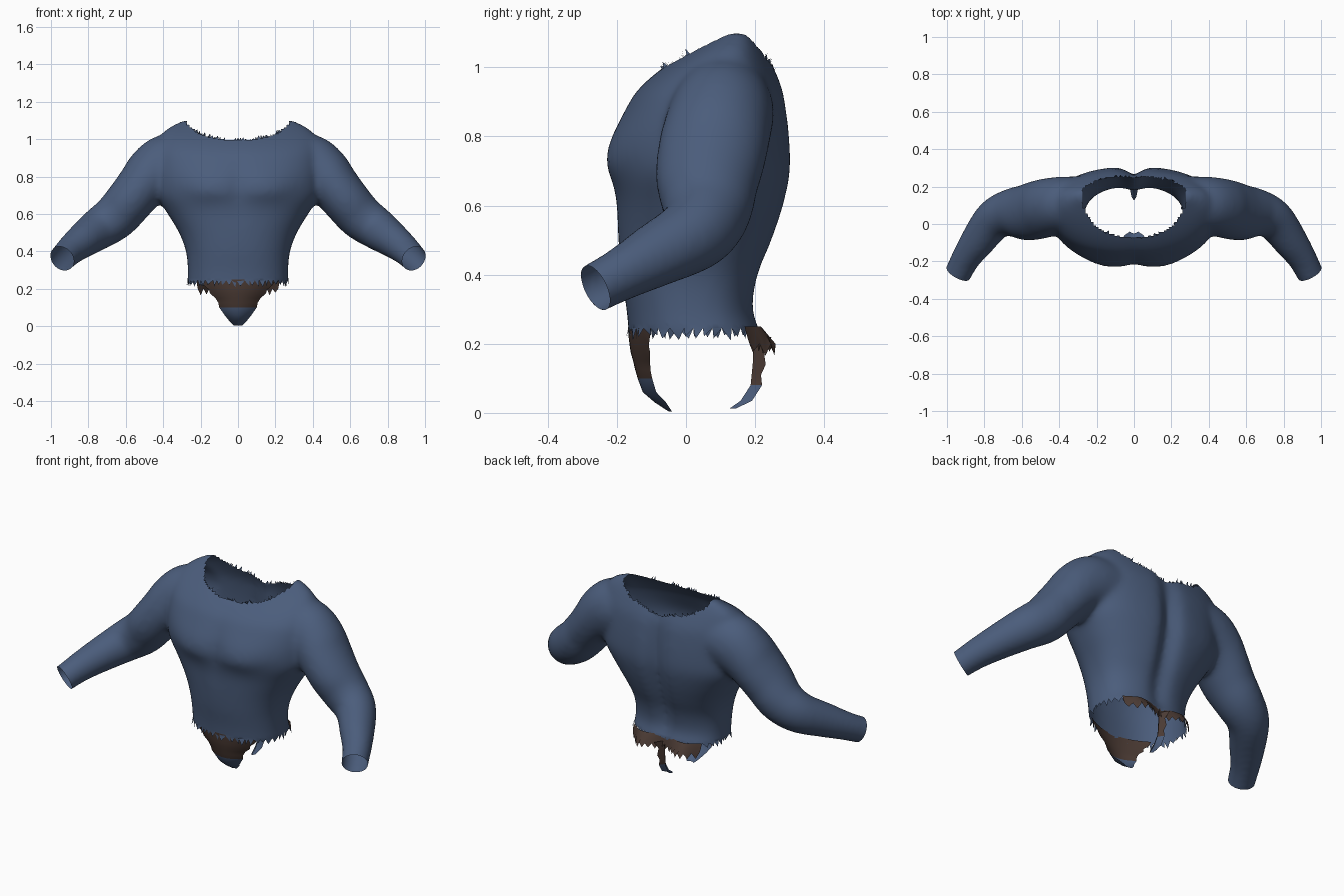
import bpy, bmesh, math, random
from mathutils import Vector

if "Cube" in bpy.data.objects:
    bpy.data.objects.remove(bpy.data.objects["Cube"])

random.seed(4)


def material(name, rgb):
    m = bpy.data.materials.new(name)
    m.diffuse_color = (*rgb, 1)
    m.use_nodes = True
    m.node_tree.nodes["Principled BSDF"].inputs["Base Color"].default_value = m.diffuse_color
    return m


BLUE = material("slate_blue", (0.070, 0.109, 0.200))
BROWN = material("dark_brown", (0.07, 0.043, 0.034))


def add_object(name, bm, mats):
    me = bpy.data.meshes.new(name)
    bm.to_mesh(me)
    bm.free()
    for m in mats:
        me.materials.append(m)
    ob = bpy.data.objects.new(name, me)
    bpy.context.collection.objects.link(ob)
    return ob


def refine(rows, steps=4):
    """Smooth curve through rows of numbers."""
    out = []
    for i in range(len(rows) - 1):
        a, b, c, d = (rows[max(0, min(len(rows) - 1, i + k))] for k in (-1, 0, 1, 2))
        for s in range(steps):
            t = s / steps
            out.append([q + .5 * t * (r - p + t * (2 * p - 5 * q + 4 * r - w
                                                   + t * (3 * (q - r) + w - p)))
                        for p, q, r, w in zip(a, b, c, d)])
    return out + [list(rows[-1])]


def loft(bm, rings):
    """Closed tube through rings of points."""
    rows = [[bm.verts.new(p) for p in r] for r in rings]
    n = len(rows[0])
    for a, b in zip(rows, rows[1:]):
        for i in range(n):
            j = (i + 1) % n
            bm.faces.new((a[i], a[j], b[j], b[i]))
    bm.faces.new(rows[0][::-1])
    bm.faces.new(rows[-1])


def bump(x, centre, width):
    return math.exp(-((x - centre) / width) ** 2)


def spow(v, p):
    return math.copysign(abs(v) ** p, v)


# trunk sections: height, half width, front y, back y
TRUNK = [(0.14, .275, -.16, .235), (0.22, .272, -.165, .225), (0.30, .268, -.172, .20),
         (0.40, .278, -.187, .215), (0.50, .315, -.196, .255), (0.60, .375, -.202, .287),
         (0.70, .435, -.212, .306), (0.80, .445, -.202, .303), (0.90, .445, -.163, .290),
         (0.95, .44, -.125, .278), (1.00, .425, -.065, .256), (1.05, .385, .012, .23),
         (1.10, .30, .10, .20)]


def trunk_ring(z, hx, yf, yb, n=96):
    mid = (yf + yb) / 2
    pts = []
    for i in range(n):
        a = 2 * math.pi * i / n
        x = hx * spow(math.cos(a), 0.88)
        s = math.sin(a)
        if s < 0:   # chest: rounded pectorals with a groove between them
            y = mid + (mid - yf) * spow(s, 0.9)
            rise = .25 * max(0, abs(x) - .2)
            low = .055 if z < .73 + rise else .11
            y -= .027 * bump(abs(x), .15, .15) * bump(z, .73 + rise, low)
            y += .008 * bump(x, 0, .04) * bump(z, .74, .16)
        else:       # back with a spine groove
            y = mid + (yb - mid) * spow(s, 0.76)
            y -= .045 * bump(x, 0, .05) * bump(z, .66, .42)
        pts.append((x, y, z))
    return pts


# arm path: centre, radius in the arm plane, radius front to back
ARM = [(.28, .12, .88, .15, .135), (.38, .105, .862, .164, .15), (.455, .09, .815, .152, .156),
       (.515, .075, .75, .135, .158), (.58, .062, .67, .128, .150),
       (.655, .060, .585, .123, .130), (.745, .025, .52, .112, .110),
       (.835, -.09, .455, .093, .094), (.897, -.18, .405, .080, .078),
       (.940, -.262, .362, .073, .072), (.983, -.342, .32, .073, .072)]


def arm_rings(side):
    path = refine(ARM)
    c = [Vector((p[0] * side, p[1], p[2])) for p in path]
    rings = []
    for i, p in enumerate(path):
        t = (c[min(i + 1, len(c) - 1)] - c[max(i - 1, 0)]).normalized()
        u = t.cross(Vector((0, 1, 0))).normalized()
        v = t.cross(u)
        rings.append([c[i] + u * p[3] * math.cos(k * math.pi / 16)
                      + v * p[4] * math.sin(k * math.pi / 16) for k in range(32)])
    return rings


# fuse trunk and arms into one skin
bm = bmesh.new()
loft(bm, [trunk_ring(*row) for row in refine(TRUNK)])
for side in (-1, 1):
    loft(bm, arm_rings(side))
bmesh.ops.recalc_face_normals(bm, faces=bm.faces)
torso = add_object("torso_and_arms", bm, [BLUE])
rm = torso.modifiers.new("fuse", 'REMESH')
rm.mode = 'VOXEL'
rm.voxel_size = 0.014
sm = torso.modifiers.new("soften", 'SMOOTH')
sm.factor = 0.5
sm.iterations = 16
dg = bpy.context.evaluated_depsgraph_get()
skin = bpy.data.meshes.new_from_object(torso.evaluated_get(dg))
torso.modifiers.clear()

bm = bmesh.new()
bm.from_mesh(skin)


def cut(point, normal):
    bmesh.ops.bisect_plane(bm, geom=bm.verts[:] + bm.edges[:] + bm.faces[:], dist=1e-4,
                           plane_co=point, plane_no=normal, clear_outer=True)


# open the waist, the wrists and the neck
cut((0, 0, .245), (0, 0, -1))
for side in (-1, 1):
    cut((.940 * side, -.262, .362), (.45 * side, -.8, -.4))
hole = []
for f in bm.faces:
    p = f.calc_center_median()
    x = abs(p.x)
    if x < .275 and p.z > .992 + .8 * x * x + max(0, x - .2) * .4 - .02 * bump(x, 0, .06) * (p.y > .1):
        hole.append(f)
bmesh.ops.delete(bm, geom=hole, context='FACES')
rim = {v for e in bm.edges if e.is_boundary for v in e.verts}
bmesh.ops.remove_doubles(bm, verts=[v for v in rim if v.co.z < .26], dist=.02)
rim = {v for e in bm.edges if e.is_boundary for v in e.verts}
bmesh.ops.remove_doubles(bm, verts=[v for v in rim if v.co.z > .26], dist=.009)

# ragged teeth around the waist and neck
for e in [e for e in bm.edges if e.is_boundary]:
    m = (e.verts[0].co + e.verts[1].co) / 2
    if m.z < .26:
        tip = m - Vector((random.uniform(-.012, .012), random.uniform(-.012, .012),
                          random.uniform(.02, .036)))
    elif m.z > .93 and abs(m.x) < .23 and random.random() < .6:
        tip = m + Vector((-.03 * m.x, random.uniform(-.01, .01), random.uniform(.004, .018)))
    else:
        continue
    a, b = e.verts
    if e.link_loops[0].vert == a:
        a, b = b, a
    bm.faces.new((a, b, bm.verts.new(tip)))
bm.to_mesh(torso.data)
bm.free()


def sheet(name, rows, depth, cols=12, blue_below=0.0, teeth=0.0, rear=False):
    """Ragged cloth sheet; rows are (height, half width), depth(u, x, row) gives y."""
    bm = bmesh.new()
    grid = []
    for r, (z, w) in enumerate(rows):
        line = []
        for i in range(cols + 1):
            u = 2 * i / cols - 1
            x = w * u
            dz = 0
            if teeth and r == len(rows) - 1:
                dz = -teeth * (i % 2) * random.uniform(.5, 1)
            line.append(bm.verts.new((x, depth(u, x, r), z + dz)))
        grid.append(line)
    for a, b in zip(grid, grid[1:]):
        for i in range(cols):
            f = bm.faces.new((a[i], b[i], b[i + 1], a[i + 1]))
            f.material_index = int(f.calc_center_median().z < blue_below)
            if rear:
                f.normal_flip()
    return add_object(name, bm, [BROWN, BLUE])


# front loincloth flap with a blue tip; each row curves back more as it narrows
front_y = [-.168, -.166, -.163, -.160, -.153, -.147, -.140, -.125, -.09, -.05]
front_k = [1.7, 1.8, 2.3, 2.5, 3.4, 4.0, 4.2, 7.5, 14, 20]
front_rows = [(.25, .20), (.22, .185), (.195, .155), (.175, .15), (.15, .12), (.125, .105),
              (.10, .10), (.06, .072), (.03, .048), (.004, .022)]
front = sheet("front_flap", front_rows,
              lambda u, x, r: front_y[r] + front_k[r] * x * x, blue_below=.1)

# rear belt band, flared over the hips, with hanging teeth
back = sheet("rear_band", [(.25, .22), (.225, .22), (.20, .215)],
             lambda u, x, r: .197 + (.02 + .017 * r) * bump(abs(x), .12, .07)
             - .03 * max(0, abs(u) - .7) / .3 + .004 * r, cols=28, teeth=.035, rear=True)

# narrow folded tail strip with a blue tip
tail_y = [.195, .195, .193, .19, .187, .158, .125]
tail = sheet("rear_tail", [(.22, .035), (.18, .02), (.14, .025), (.11, .018), (.08, .022),
                           (.035, .022), (.012, .012)],
             lambda u, x, r: tail_y[r] + 1.5 * abs(x), cols=4, blue_below=.085, rear=True)

for ob in (torso, front, back, tail):
    bpy.ops.object.select_all(action='DESELECT')
    ob.select_set(True)
    bpy.context.view_layer.objects.active = ob
    bpy.ops.object.shade_smooth_by_angle(angle=math.radians(50))
